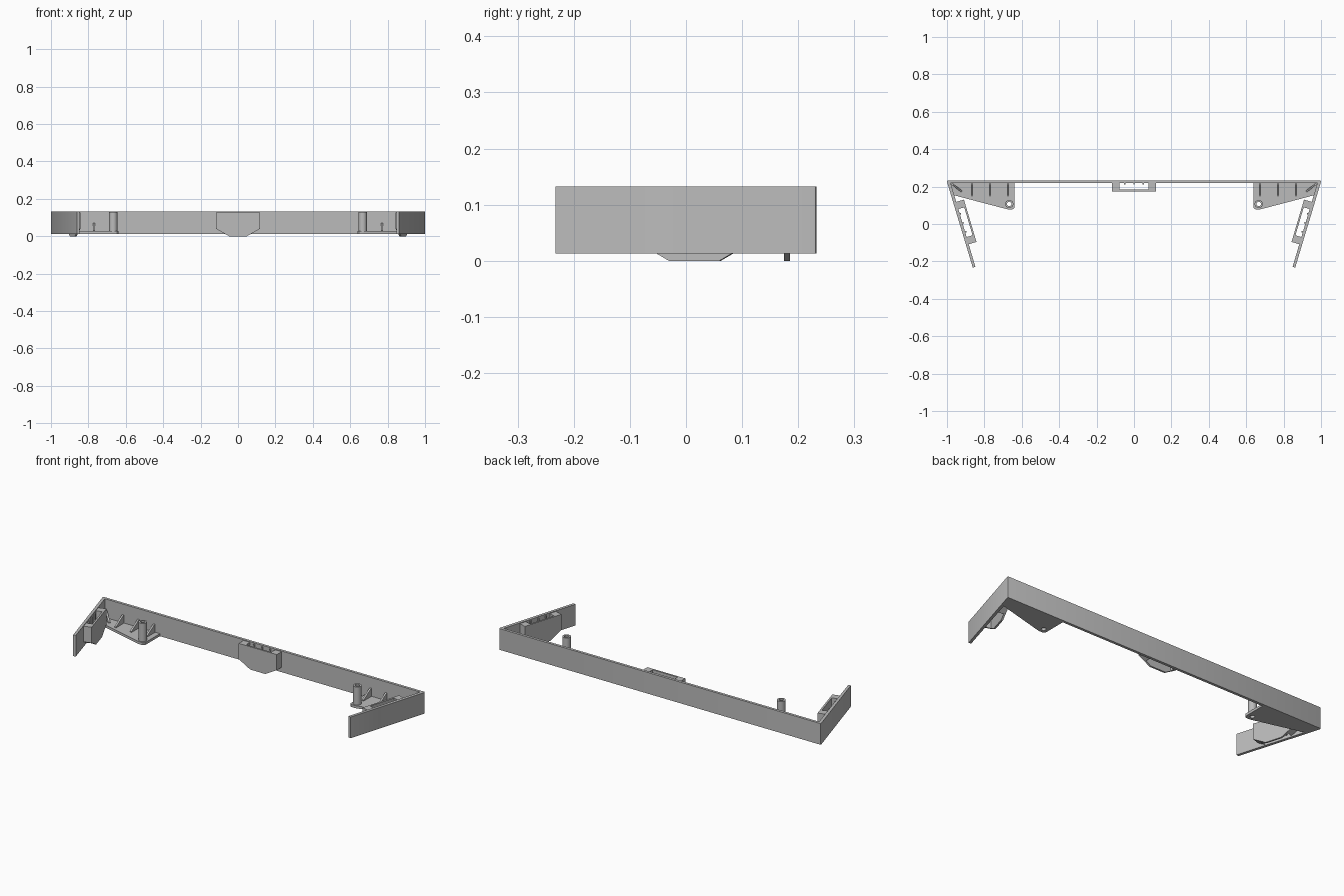
import bpy, bmesh, math
from mathutils import Matrix, Vector

cube = bpy.data.objects.get("Cube")
if cube:
    bpy.data.objects.remove(cube, do_unlink=True)

grey = bpy.data.materials.new("plain grey plastic")
grey.use_nodes = True
GREY = (0.5, 0.5, 0.5, 1)
grey.diffuse_color = GREY
grey.node_tree.nodes["Principled BSDF"].inputs["Base Color"].default_value = GREY

BOTTOM, TOP = 0.013, 0.132
BACK, WALL = 0.233, 0.015
INNER = BACK - WALL
FLAT = Matrix.Identity(4)
UPRIGHT = Matrix.Rotation(math.pi / 2, 4, 'X')      # profile y becomes z, depth runs to -y
SIDEWAYS = Matrix(((0, 0, 1, 0), (1, 0, 0, 0), (0, 1, 0, 0), (0, 0, 0, 1)))  # profile lies in y-z


def prism(name, loops, low, high, place=FLAT, mirror=False, smooth=False):
    """Extrude an outline (first loop) with optional holes (other loops)."""
    bm = bmesh.new()
    for loop in loops:
        vs = [bm.verts.new((x, y, low)) for x, y in loop]
        for a, b in zip(vs, vs[1:] + vs[:1]):
            bm.edges.new((a, b))
    bmesh.ops.triangle_fill(bm, edges=bm.edges[:], use_beauty=True)
    out = bmesh.ops.extrude_face_region(bm, geom=bm.faces[:], use_keep_orig=True)
    top = [g for g in out["geom"] if isinstance(g, bmesh.types.BMVert)]
    bmesh.ops.translate(bm, verts=top, vec=(0, 0, high - low))
    bmesh.ops.transform(bm, matrix=place, verts=bm.verts[:])
    bmesh.ops.recalc_face_normals(bm, faces=bm.faces[:])
    mesh = bpy.data.meshes.new(name)
    bm.to_mesh(mesh)
    bm.free()
    mesh.materials.append(grey)
    obj = bpy.data.objects.new(name, mesh)
    bpy.context.collection.objects.link(obj)
    if mirror:
        obj.modifiers.new("mirror", 'MIRROR')
    if smooth:
        bpy.ops.object.select_all(action='DESELECT')
        obj.select_set(True)
        bpy.context.view_layer.objects.active = obj
        bpy.ops.object.shade_smooth_by_angle(angle=math.radians(35))
    return obj


def circle(x, y, r, n=24):
    return [(x + r * math.cos(k * math.tau / n), y + r * math.sin(k * math.tau / n)) for k in range(n)]


def box(x0, x1, y0, y1):
    return [(x0, y0), (x1, y0), (x1, y1), (x0, y1)]


# Bent wall: long back with two splayed-in sides
half = [(0.994, BACK), (0.999, 0.231), (1, 0.226), (0.862, -BACK), (0.848, -0.229), (0.980, INNER)]
prism("frame_wall", [half + [(-x, y) for x, y in reversed(half)]], BOTTOM, TOP, smooth=True)

# Corner plates with screw posts
post = (0.667, 0.107)
plate = [(0.985, 0.222), (0.638, 0.222), (0.638, 0.087), (0.646, 0.079),
         (0.672, 0.078), (0.69, 0.082), (0.93, 0.145), (0.966, 0.155)]
hole = circle(*post, 0.012)
prism("corner_plate", [plate, hole], BOTTOM, 0.027, mirror=True)
prism("screw_post", [circle(*post, 0.022), hole], 0.026, 0.129, mirror=True, smooth=True)

# Triangular ribs stiffening the plates
rib = [(0.222, 0.02), (0.222, 0.072), (0.212, 0.072), (0.147, 0.032), (0.147, 0.02)]
for i, x in enumerate((0.673, 0.77, 0.866)):
    prism(f"plate_rib_{i + 1}", [rib], x - 0.005, x + 0.005, SIDEWAYS, mirror=True)
corner = Matrix.Translation((0.975, 0.216, 0)) @ Matrix.Rotation(math.radians(-52), 4, 'Z')
diagonal = [(0, 0.02), (0, 0.072), (-0.012, 0.072), (-0.068, 0.032), (-0.068, 0.02)]
prism("corner_rib", [diagonal], -0.005, 0.005, corner @ SIDEWAYS, mirror=True)


def clip(name, place, mirror):
    """Open pocket on the wall; local -y points away from the wall."""
    tongue = [(-0.118, 0.128), (-0.118, 0.04), (-0.047, 0), (0.047, 0), (0.118, 0.04), (0.118, 0.128)]
    prism(name + "_tongue", [tongue], 0.033, 0.043, place @ UPRIGHT, mirror)
    for s, side in ((-1, "right"), (1, "left")):
        cheek = [(0.078, 0.128), (0.078, 0.018), (0.118, 0.04), (0.118, 0.128)]
        prism(f"{name}_{side}_cheek", [[(s * x, z) for x, z in cheek]], -0.004, 0.035,
              place @ UPRIGHT, mirror)
    for k in (-1, 0, 1):
        prism(f"{name}_tooth_{k + 2}", [box(k * 0.05 - 0.004, k * 0.05 + 0.004, -0.007, 0.003)],
              0.03, 0.126, place, mirror)


# Centre clip and one clip on each side wall
clip("back_clip", Matrix.Translation((0, INNER, 0)), False)
lean = math.atan2(0.138, 0.466)
side = Matrix.Translation((0.917, 0.005, 0)) @ Matrix.Rotation(-math.pi / 2 - lean, 4, 'Z')
clip("side_clip", side, True)
